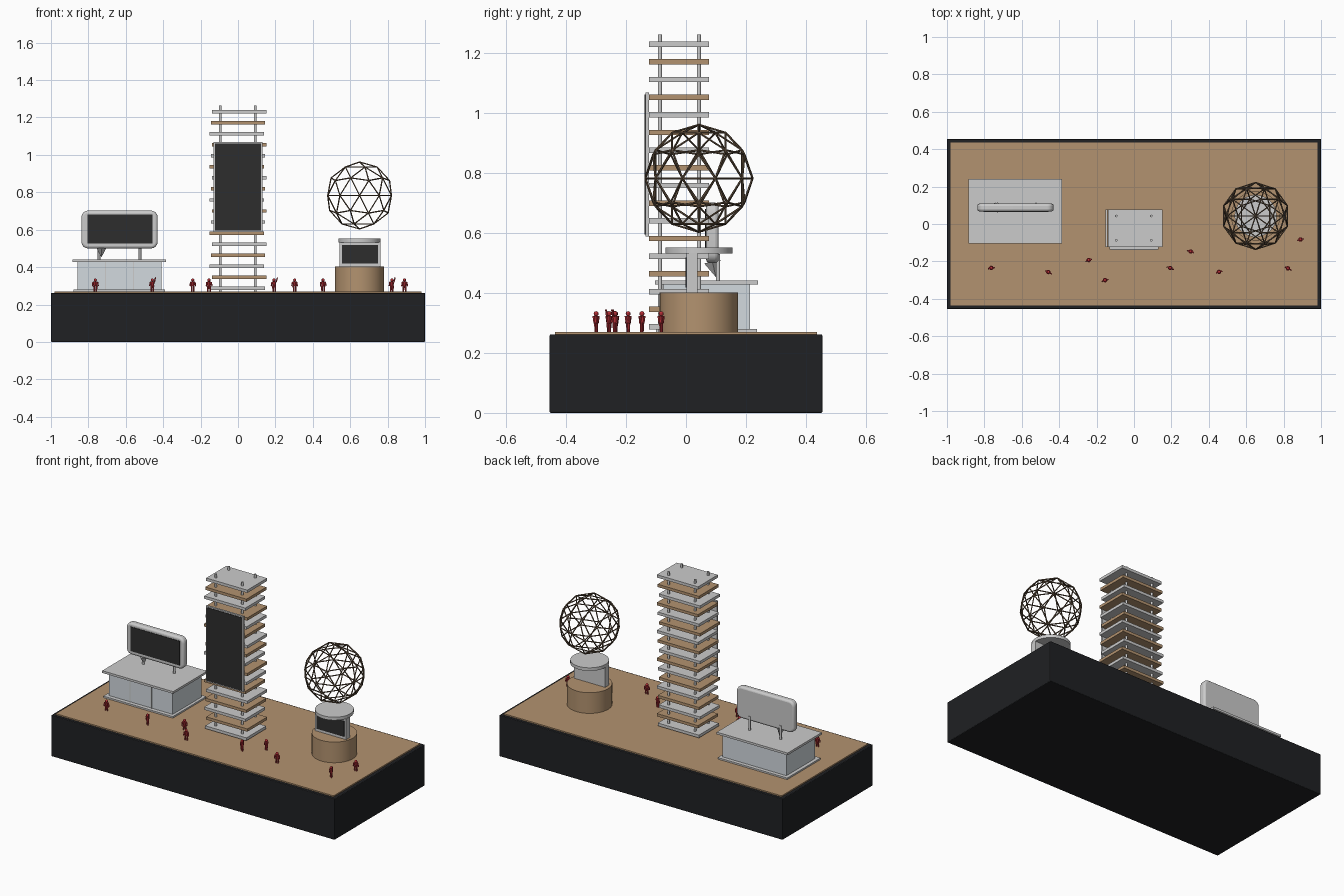
import bpy, bmesh, math
from mathutils import Vector, Matrix

if "Cube" in bpy.data.objects:
    bpy.data.objects.remove(bpy.data.objects["Cube"])


def mat(name, r, g, b):
    m = bpy.data.materials.new(name)
    m.diffuse_color = (r, g, b, 1)
    m.use_nodes = True
    m.node_tree.nodes["Principled BSDF"].inputs["Base Color"].default_value = m.diffuse_color
    return m


TAN = mat("tan_wood", 0.45, 0.29, 0.16)
BLACK = mat("black", 0.014, 0.015, 0.017)
DARK = mat("screen_dark", 0.027, 0.027, 0.027)
GLASS = mat("pale_glass", 0.65, 0.70, 0.74)
RED = mat("red", 0.5, 0.03, 0.04)
BROWN = mat("strut_brown", 0.15, 0.10, 0.06)


def finish(name, bm, m=None, bevel=0, smooth=False):
    me = bpy.data.meshes.new(name)
    bm.to_mesh(me)
    bm.free()
    ob = bpy.data.objects.new(name, me)
    bpy.context.collection.objects.link(ob)
    if m:
        me.materials.append(m)
    if bevel:
        b = ob.modifiers.new("bevel", "BEVEL")
        b.width, b.segments, b.limit_method = bevel, 3, 'ANGLE'
        b.angle_limit = math.radians(50)
    if smooth:
        bpy.ops.object.select_all(action='DESELECT')
        ob.select_set(True)
        bpy.context.view_layer.objects.active = ob
        bpy.ops.object.shade_smooth_by_angle(angle=math.radians(35))
    return ob


def box(name, x, y, z, m=None, bevel=0, corner=0):
    """Box from (min, max) ranges; corner rounds the edges that run along y."""
    bm = bmesh.new()
    bmesh.ops.create_cube(bm, size=1)
    for v in bm.verts:
        v.co = [(r[0] + r[1]) / 2 + c * (r[1] - r[0]) for c, r in zip(v.co, (x, y, z))]
    if corner:
        edges = [e for e in bm.edges if abs(e.verts[0].co.y - e.verts[1].co.y) > 1e-5]
        bmesh.ops.bevel(bm, geom=edges, offset=corner, segments=6, profile=0.5, affect='EDGES')
    return finish(name, bm, m, bevel, bool(bevel and corner))


def rod(bm, a, b, r1, r2=None, n=8):
    a, b = Vector(a), Vector(b)
    d = b - a
    M = Matrix.Translation((a + b) / 2) @ Vector((0, 0, 1)).rotation_difference(d).to_matrix().to_4x4()
    bmesh.ops.create_cone(bm, cap_ends=True, segments=n, radius1=r1,
                          radius2=r1 if r2 is None else r2, depth=d.length, matrix=M)


def cyl(name, x, y, z0, z1, r, m=None, n=12):
    bm = bmesh.new()
    rod(bm, (x, y, z0), (x, y, z1), r, n=n)
    return finish(name, bm, m, 0, True)


# Stage base and wooden deck
box("base", (-1, 1), (-0.455, 0.455), (0, 0.262), BLACK, 0.004)
box("deck", (-0.98, 0.98), (-0.437, 0.437), (0.26, 0.27), TAN)

# Slatted tower: alternating grey and wooden slabs on four posts
for i in range(17):
    dx, z = 0.008 * math.sin(2.1 * i), 0.287 + 0.059 * i
    box(f"tower_slab_{i}", (dx - 0.145, dx + 0.145), (-0.123, 0.077),
        (z - 0.009, z + 0.009), TAN if i % 2 else None)
for x in (-0.095, 0.092):
    for y in (-0.087, 0.043):
        cyl("tower_post", x, y, 0.27, 1.263, 0.007)
box("tower_panel_frame", (-0.131, 0.131), (-0.135, -0.123), (0.588, 1.07))
box("tower_panel_screen", (-0.124, 0.124), (-0.138, -0.134), (0.595, 1.062), DARK)

# Left booth with glass walls
box("booth_floor", (-0.88, -0.39), (-0.10, 0.237), (0.27, 0.28))
box("booth_walls", (-0.858, -0.408), (-0.075, 0.213), (0.28, 0.43), GLASS)
box("booth_roof", (-0.885, -0.385), (-0.104, 0.24), (0.428, 0.442))
for x in (-0.708, -0.558):
    box("booth_mullion", (x - 0.003, x + 0.003), (-0.078, -0.074), (0.28, 0.43))

# Speech-bubble shaped display on the booth
box("bubble_frame", (-0.837, -0.430), (0.067, 0.109), (0.50, 0.702), None, 0.012, 0.035)
box("bubble_screen", (-0.805, -0.457), (0.064, 0.07), (0.525, 0.68), DARK)
for x in (-0.743, -0.524):
    cyl("bubble_post", x, 0.107, 0.44, 0.53, 0.007)
bm = bmesh.new()
rod(bm, (-0.73, 0.088, 0.505), (-0.73, 0.1, 0.453), 0.028, 0.0, n=4)
finish("bubble_tail", bm)

# Round plinth with kiosk screen and disc
CX, CY = 0.65, 0.043
cyl("plinth", CX, CY, 0.27, 0.402, 0.131, TAN, 48)
box("kiosk_body", (0.543, 0.762), (0.001, 0.039), (0.402, 0.533))
box("kiosk_screen", (0.556, 0.749), (-0.002, 0.002), (0.418, 0.518), DARK)
cyl("kiosk_disc", CX, CY, 0.532, 0.552, 0.112, None, 48)

# Geodesic ball made of struts
ico = bmesh.new()
bmesh.ops.create_icosphere(ico, subdivisions=2, radius=0.179)
c = Vector((CX, CY, 0.783))
bm = bmesh.new()
for e in ico.edges:
    rod(bm, c + e.verts[0].co, c + e.verts[1].co, 0.0035, n=6)
ico.free()
finish("geodesic_ball", bm, BROWN)

# Visitors: x, y, turn, raised arm
PEOPLE = [(-0.763, -0.235, 10, 0), (-0.458, -0.257, -30, 1), (-0.155, -0.30, 15, 0),
          (-0.242, -0.193, 20, 0), (0.193, -0.235, -25, 1), (0.303, -0.147, -20, 0),
          (0.455, -0.256, 15, 0), (0.823, -0.237, -30, 1), (0.89, -0.083, 15, 0)]
for i, (x, y, turn, wave) in enumerate(PEOPLE):
    bm = bmesh.new()
    for s in (-1, 1):
        rod(bm, (s * 0.006, 0, 0), (s * 0.006, 0, 0.032), 0.004, 0.0055)
        hand = (0.02, 0, 0.075) if wave and s > 0 else (s * 0.016, -0.002, 0.028)
        rod(bm, (s * 0.012, 0, 0.05), hand, 0.0042, 0.0032)
    rod(bm, (0, 0, 0.029), (0, 0, 0.053), 0.009, 0.0125)
    bmesh.ops.create_uvsphere(bm, u_segments=10, v_segments=8, radius=0.0085,
                              matrix=Matrix.Translation((0, 0, 0.061)))
    ob = finish(f"visitor_{i}", bm, RED, 0, True)
    ob.location = (x, y, 0.27)
    ob.rotation_euler.z = math.radians(turn)
